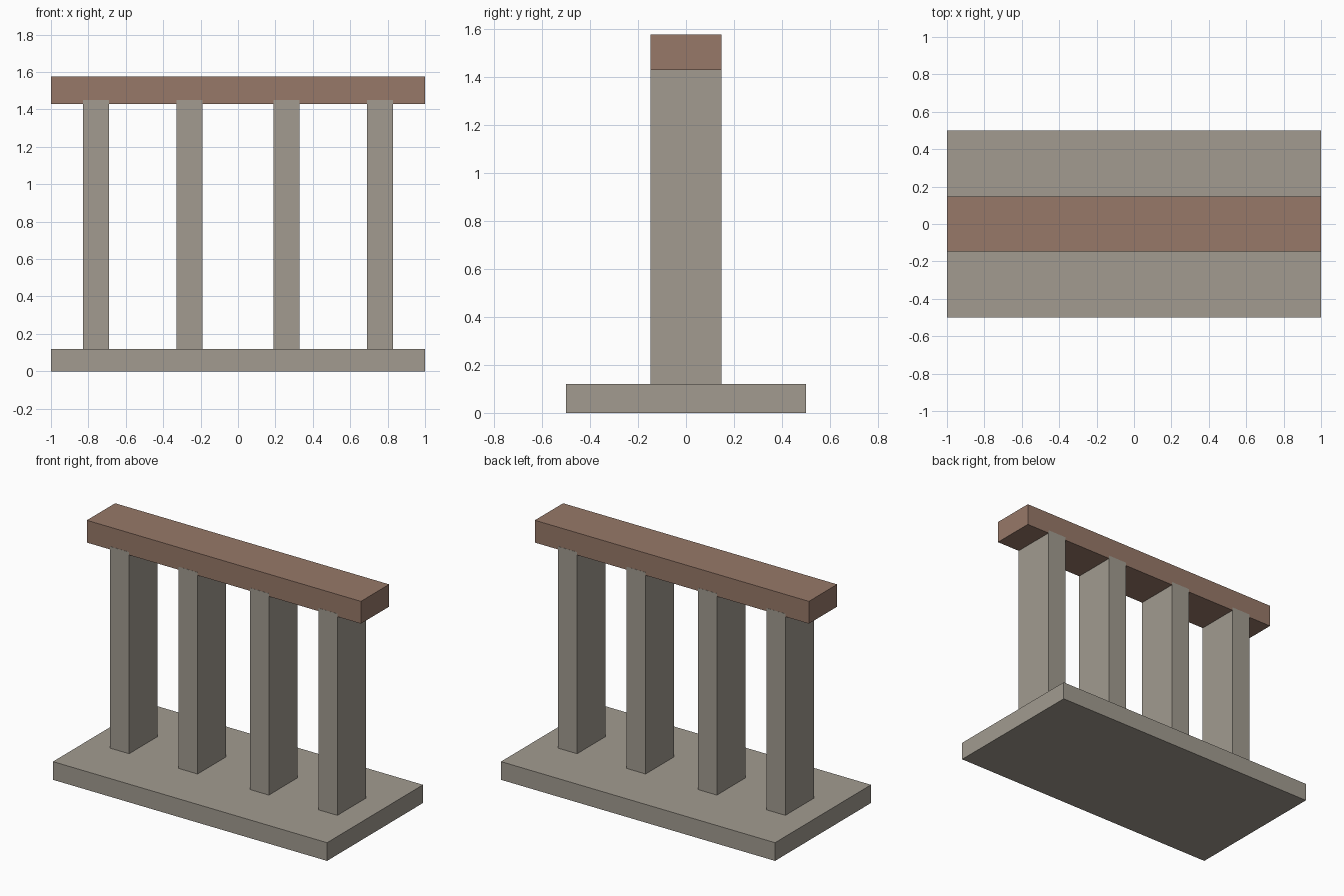
import bpy

if "Cube" in bpy.data.objects:
    bpy.data.objects.remove(bpy.data.objects["Cube"])


def box(name, x, y, z, mat=None):
    """Box from (min, max) ranges on each axis."""
    bpy.ops.mesh.primitive_cube_add(size=1, location=[(a + b) / 2 for a, b in (x, y, z)])
    ob = bpy.context.object
    ob.name = name
    ob.scale = [b - a for a, b in (x, y, z)]
    bpy.ops.object.transform_apply(location=False, rotation=False, scale=True)
    if mat:
        ob.data.materials.append(mat)
    return ob


def material(name, color):
    mat = bpy.data.materials.new(name)
    mat.diffuse_color = (*color, 1)
    mat.use_nodes = True
    mat.node_tree.nodes["Principled BSDF"].inputs["Base Color"].default_value = mat.diffuse_color
    return mat


stone = material("stone", (0.36, 0.33, 0.28))
brown = material("brown_wood", (0.31, 0.19, 0.14))

# Base slab
box("base", (-1, 1), (-0.5, 0.5), (0, 0.12), stone)

# Four upright posts, slightly let into the beam
for i, x in enumerate((-0.76, -0.26, 0.26, 0.76)):
    box(f"post_{i + 1}", (x - 0.069, x + 0.069), (-0.148, 0.148), (0.12, 1.45), stone)

# Top beam
box("top_beam", (-1, 1), (-0.147, 0.147), (1.43, 1.577), brown)
